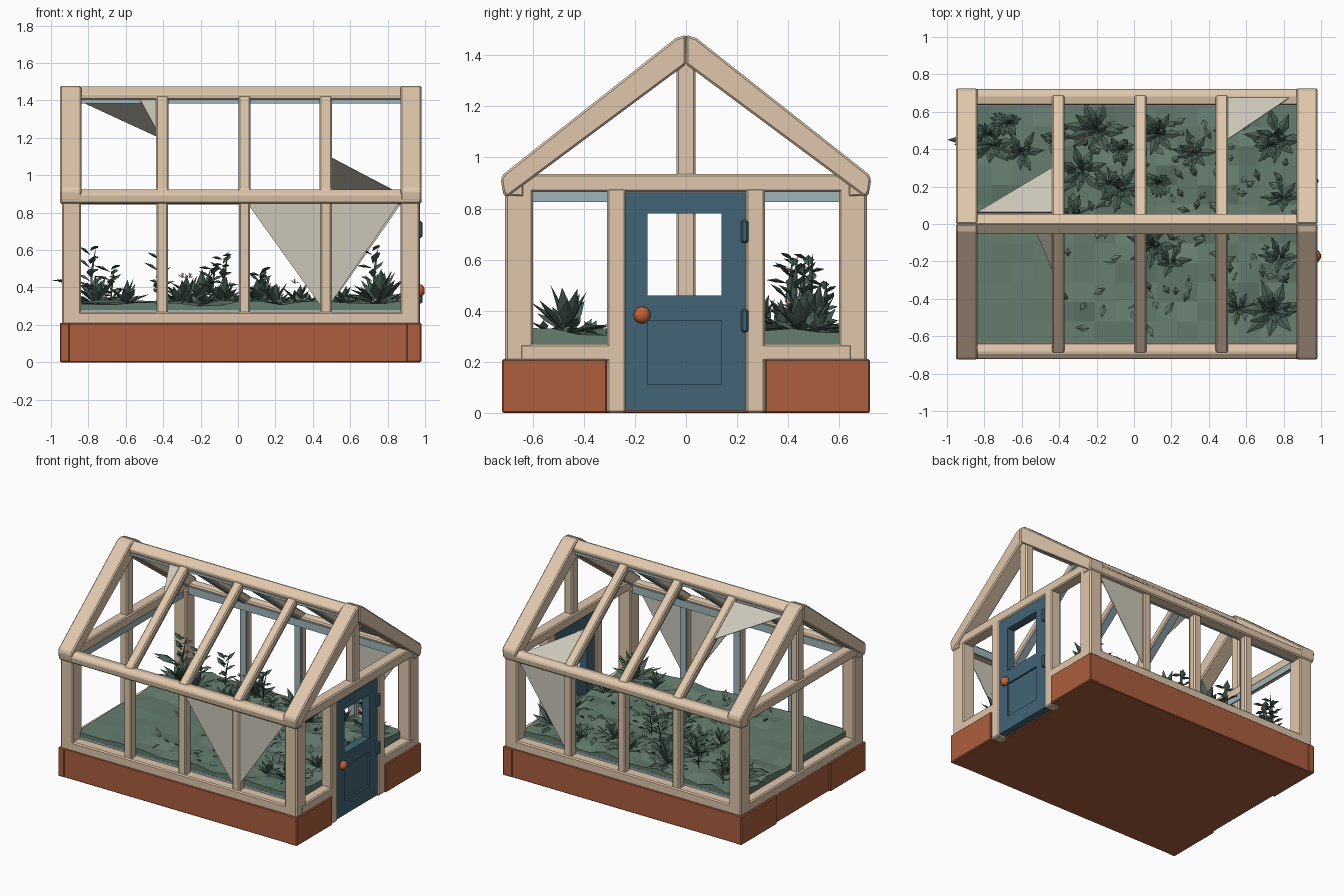
import bpy, bmesh, math, random
from mathutils import Vector

if "Cube" in bpy.data.objects:
    bpy.data.objects.remove(bpy.data.objects["Cube"])
random.seed(4)

def mat(name, r, g, b):
    lin = [((c / 255 + 0.055) / 1.055) ** 2.4 for c in (r, g, b)]
    m = bpy.data.materials.new(name)
    m.diffuse_color = (*lin, 1)
    m.use_nodes = True
    m.node_tree.nodes["Principled BSDF"].inputs["Base Color"].default_value = m.diffuse_color
    return m

WOOD = mat("cream_wood", 224, 199, 172)
BRICK = mat("terracotta_brick", 172, 94, 62)
DOOR = mat("teal_paint", 66, 101, 118)
KNOB = mat("copper", 192, 98, 60)
SOIL = mat("moss_green", 101, 125, 110)
LEAF = mat("dark_leaf", 72, 95, 82)
GLASS = mat("grey_glass", 203, 198, 184)
LINER = mat("pale_blue_glass", 160, 181, 187)
BLOOM = mat("cream_bloom", 226, 196, 160)

def finish(bm, name, m, bevel=0):
    bmesh.ops.recalc_face_normals(bm, faces=bm.faces)
    me = bpy.data.meshes.new(name)
    bm.to_mesh(me)
    bm.free()
    me.materials.append(m)
    ob = bpy.data.objects.new(name, me)
    bpy.context.collection.objects.link(ob)
    if bevel:
        b = ob.modifiers.new("bevel", "BEVEL")
        b.width, b.segments = bevel, 1
    return ob

def box(name, m, x0, x1, y0, y1, z0, z1, bevel=0.008):
    bm = bmesh.new()
    bmesh.ops.create_cube(bm, size=1)
    for v in bm.verts:
        v.co = Vector(((x0, x1)[v.co.x > 0], (y0, y1)[v.co.y > 0], (z0, z1)[v.co.z > 0]))
    return finish(bm, name, m, bevel)

def prism(name, m, x0, x1, pts, bevel=0.008):
    """Extrude a (y, z) outline along x."""
    bm = bmesh.new()
    f = bm.faces.new([bm.verts.new((x0, y, z)) for y, z in pts])
    g = bmesh.ops.extrude_face_region(bm, geom=[f])["geom"]
    bmesh.ops.translate(bm, vec=(x1 - x0, 0, 0), verts=[v for v in g if isinstance(v, bmesh.types.BMVert)])
    return finish(bm, name, m, bevel)

MULL = (-0.405, 0.035, 0.47)

# brick base, with door recess on the right and a shallow step on the left
box("brick_base", BRICK, -0.937, 0.91, -0.715, 0.715, 0, 0.21, 0.004)
for s, tag in ((-1, "front"), (1, "back")):
    a, b = sorted((0.31 * s, 0.72 * s))
    box(f"brick_right_{tag}", BRICK, 0.90, 0.98, a, b, 0, 0.21, 0.006)
    box(f"brick_left_{tag}", BRICK, -0.953, -0.90, a, b, 0, 0.21, 0.006)

# long walls: sills, posts, mullions and eave beams
for s, tag in ((-1, "front"), (1, "back")):
    def wy(p, q):
        return sorted((p * s, q * s))
    box(f"sill_{tag}", WOOD, -0.94, 0.97, *wy(0.625, 0.708), 0.2, 0.27)
    box(f"sill_liner_{tag}", LINER, -0.84, 0.87, *wy(0.618, 0.626), 0.2, 0.28, 0)
    prism(f"eave_beam_{tag}", WOOD, -0.95, 0.975,
          [(0.635 * s, 0.845), (0.715 * s, 0.85), (0.722 * s, 0.9), (0.69 * s, 0.925), (0.635 * s, 0.915)])
    box(f"eave_liner_{tag}", LINER, -0.84, 0.87, *wy(0.626, 0.634), 0.845, 0.9, 0)
    for x, side in ((-0.89, "left"), (0.92, "right")):
        box(f"corner_post_{tag}_{side}", WOOD, x - 0.05, x + 0.05, *wy(0.60, 0.708), 0.2, 0.88)
    for x in MULL:
        box(f"mullion_{tag}", WOOD, x - 0.03, x + 0.03, *wy(0.645, 0.70), 0.25, 0.87)
        box(f"mullion_liner_{tag}", LINER, x - 0.025, x + 0.025, *wy(0.637, 0.645), 0.27, 0.85, 0)
    # roof rafters
    for x, side in ((-0.895, "left"), (0.925, "right")):
        prism(f"gable_rafter_{tag}_{side}", WOOD, x - 0.057, x + 0.057,
              [(0, 1.48), (0.04 * s, 1.468), (0.715 * s, 0.935), (0.725 * s, 0.915),
               (0.718 * s, 0.865), (0.7 * s, 0.845), (0, 1.365)])
    for x in MULL:
        prism(f"rafter_{tag}", WOOD, x - 0.033, x + 0.033,
              [(0, 1.462), (0.69 * s, 0.925), (0.69 * s, 0.86), (0, 1.40)])
        prism(f"rafter_liner_{tag}", LINER, x - 0.027, x + 0.027,
              [(0, 1.40), (0.66 * s, 0.883), (0.66 * s, 0.873), (0, 1.39)], 0)

# ridge
prism("ridge_beam", WOOD, -0.945, 0.975,
      [(-0.055, 1.435), (0, 1.478), (0.055, 1.435), (0.05, 1.405), (-0.05, 1.405)], 0.005)
box("ridge_liner", LINER, -0.84, 0.87, -0.045, 0.045, 1.385, 1.404, 0)

# gable ends
for x0, x1, side in ((-0.94, -0.86, "left"), (0.885, 0.97, "right")):
    box(f"tie_beam_{side}", WOOD, x0, x1, -0.66, 0.66, 0.865, 0.935)
    box(f"king_post_{side}", WOOD, x0 + 0.01, x1 - 0.01, -0.038, 0.038, 0.92, 1.39)
box("left_sill", WOOD, -0.94, -0.86, -0.65, 0.65, 0.2, 0.27)
box("left_mullion", WOOD, -0.93, -0.87, -0.038, 0.038, 0.25, 0.88)
box("left_tie_liner", LINER, -0.868, -0.86, -0.62, 0.62, 0.825, 0.87, 0)
for s in (-1, 1):
    box("right_sill", WOOD, 0.89, 0.972, *sorted((0.29 * s, 0.65 * s)), 0.2, 0.27)
    box("door_post", WOOD, 0.89, 0.972, *sorted((0.235 * s, 0.31 * s)), 0, 0.88)

# door: stiles, rails, recessed panel, hinges and knob
for name, y0, y1, z0, z1 in (("stile_front", -0.238, -0.15, 0.01, 0.862), ("stile_back", 0.14, 0.235, 0.01, 0.862),
                             ("rail_top", -0.15, 0.14, 0.78, 0.862), ("rail_mid", -0.15, 0.14, 0.36, 0.46),
                             ("rail_bottom", -0.15, 0.14, 0.01, 0.11)):
    box(f"door_{name}", DOOR, 0.905, 0.965, y0, y1, z0, z1, 0)
box("door_panel", DOOR, 0.91, 0.952, -0.15, 0.14, 0.11, 0.36, 0)
for z in (0.71, 0.36):
    box("hinge", DOOR, 0.95, 0.986, 0.215, 0.245, z - 0.045, z + 0.045, 0.008)
bm = bmesh.new()
bmesh.ops.create_icosphere(bm, subdivisions=2, radius=0.034)
for v in bm.verts:
    v.co = Vector((0.972 + v.co.x * 0.82, -0.172 + v.co.y, 0.383 + v.co.z))
knob = finish(bm, "door_knob", KNOB)
for p in knob.data.polygons:
    p.use_smooth = True

# planting bed with a rough top
bm = bmesh.new()
bmesh.ops.create_grid(bm, x_segments=16, y_segments=12, size=1)
top = list(bm.faces)
g = bmesh.ops.extrude_face_region(bm, geom=top)["geom"]
up = {v for v in g if isinstance(v, bmesh.types.BMVert)}
for v in bm.verts:
    x, y = 0.01 + v.co.x * 0.88, v.co.y * 0.625
    rough = 0.006 if (x < -0.4 and y < 0.05) else 0.02
    v.co = Vector((x, y, 0.315 + random.uniform(-rough, rough) if v in up else 0.2))
finish(bm, "planting_bed", SOIL)

# plants made of folded blades
def blade(bm, p, az, el, length, width):
    d = Vector((math.cos(az) * math.cos(el), math.sin(az) * math.cos(el), math.sin(el)))
    side = Vector((-math.sin(az), math.cos(az), 0))
    n = d.cross(side)
    p = Vector(p)
    mid = p + d * length * 0.55
    a, t, l, r, u, w = [bm.verts.new(q) for q in (
        p, p + d * length - n * length * 0.06, mid + side * width / 2, mid - side * width / 2,
        mid + n * width * 0.2, mid - n * width * 0.15)]
    for f in ((a, l, u), (a, u, r), (t, u, l), (t, r, u), (a, w, l), (a, r, w), (t, l, w), (t, w, r)):
        bm.faces.new(f)

def rosette(bm, x, y, z, size, n):
    for i in range(n):
        el = math.radians((20, 45, 70)[i % 3] + random.uniform(-8, 8))
        blade(bm, (x, y, z), i * 2.4 + random.random() * 0.4, el, size * random.uniform(0.8, 1.05), size * 0.3)

def stalk(bm, x, y, h):
    blade(bm, (x, y, 0.3), 0.5, 1.52, h, 0.03)
    for i in range(12):
        z = 0.34 + (h - 0.05) * i / 12
        blade(bm, (x, y, z), i * 2.2, random.uniform(0.1, 0.8), random.uniform(0.06, 0.1), 0.045)

bm = bmesh.new()
for x, y, size, n in ((0.75, -0.47, 0.2, 15), (0.77, 0.45, 0.19, 15), (0.8, 0.14, 0.13, 10), (0.78, -0.18, 0.13, 10),
                      (-0.76, 0.42, 0.17, 13), (-0.6, 0.38, 0.14, 12), (-0.28, 0.28, 0.17, 13), (-0.2, 0.5, 0.2, 14),
                      (-0.08, 0.18, 0.16, 13), (0.13, 0.48, 0.16, 12), (0.1, -0.12, 0.16, 13), (0.2, -0.2, 0.13, 10),
                      (0.32, 0.38, 0.14, 11), (0.5, 0.52, 0.12, 9), (-0.32, 0.05, 0.13, 9), (0.56, -0.45, 0.12, 9)):
    rosette(bm, x, y, 0.31, size, n)
for x, y, h in ((-0.79, 0.48, 0.33), (-0.42, 0.45, 0.3), (-0.08, 0.4, 0.3), (-0.14, 0.22, 0.24),
                (0.12, 0.22, 0.2), (0.72, 0.42, 0.33), (-0.68, 0.54, 0.22)):
    stalk(bm, x, y, h)
# leaf poking out through the left wall
blade(bm, (-0.8, 0.45, 0.42), math.pi, 0.15, 0.2, 0.06)
blade(bm, (-0.8, 0.45, 0.4), math.pi + 0.15, 0.25, 0.17, 0.05)
finish(bm, "plants", LEAF)

# low sprouts scattered over the bed
bm = bmesh.new()
for i in range(130):
    x, y = random.uniform(-0.38, 0.84), random.uniform(-0.56, 0.57)
    blade(bm, (x, y, 0.31), random.uniform(0, 6.28), random.uniform(0.25, 0.9), random.uniform(0.05, 0.1), 0.035)
finish(bm, "sprouts", SOIL)

# a few pale blooms
bm = bmesh.new()
for x, y, z in ((-0.3, 0.45, 0.45), (-0.26, 0.46, 0.45), (0.3, 0.4, 0.42)):
    rosette(bm, x, y, z, 0.035, 6)
finish(bm, "blooms", BLOOM)

# remaining triangular glass pieces
def roof(x, y):
    return (x, y, 1.44 - abs(y) * 0.775)

def pane(name, *pts):
    bm = bmesh.new()
    f = bm.faces.new([bm.verts.new(p) for p in pts])
    off = f.normal.copy() if f.normal.length else None
    f.normal_update()
    off = f.normal * 0.005
    g = bmesh.ops.extrude_face_region(bm, geom=[f])["geom"]
    bmesh.ops.translate(bm, vec=off, verts=[v for v in g if isinstance(v, bmesh.types.BMVert)])
    finish(bm, name, GLASS)

pane("front_wall_glass", (0.05, -0.69, 0.85), (0.88, -0.69, 0.88), (0.465, -0.69, 0.27))
pane("back_wall_glass", (0.47, 0.68, 0.86), (0.88, 0.68, 0.86), (0.47, 0.68, 0.27))
pane("front_roof_glass", roof(-0.53, -0.03), roof(-0.42, -0.03), roof(-0.42, -0.29))
pane("back_roof_glass_left", roof(-0.84, 0.06), roof(-0.42, 0.06), roof(-0.42, 0.31))
pane("back_roof_glass_right", roof(0.84, 0.68), roof(0.47, 0.68), roof(0.47, 0.43))
